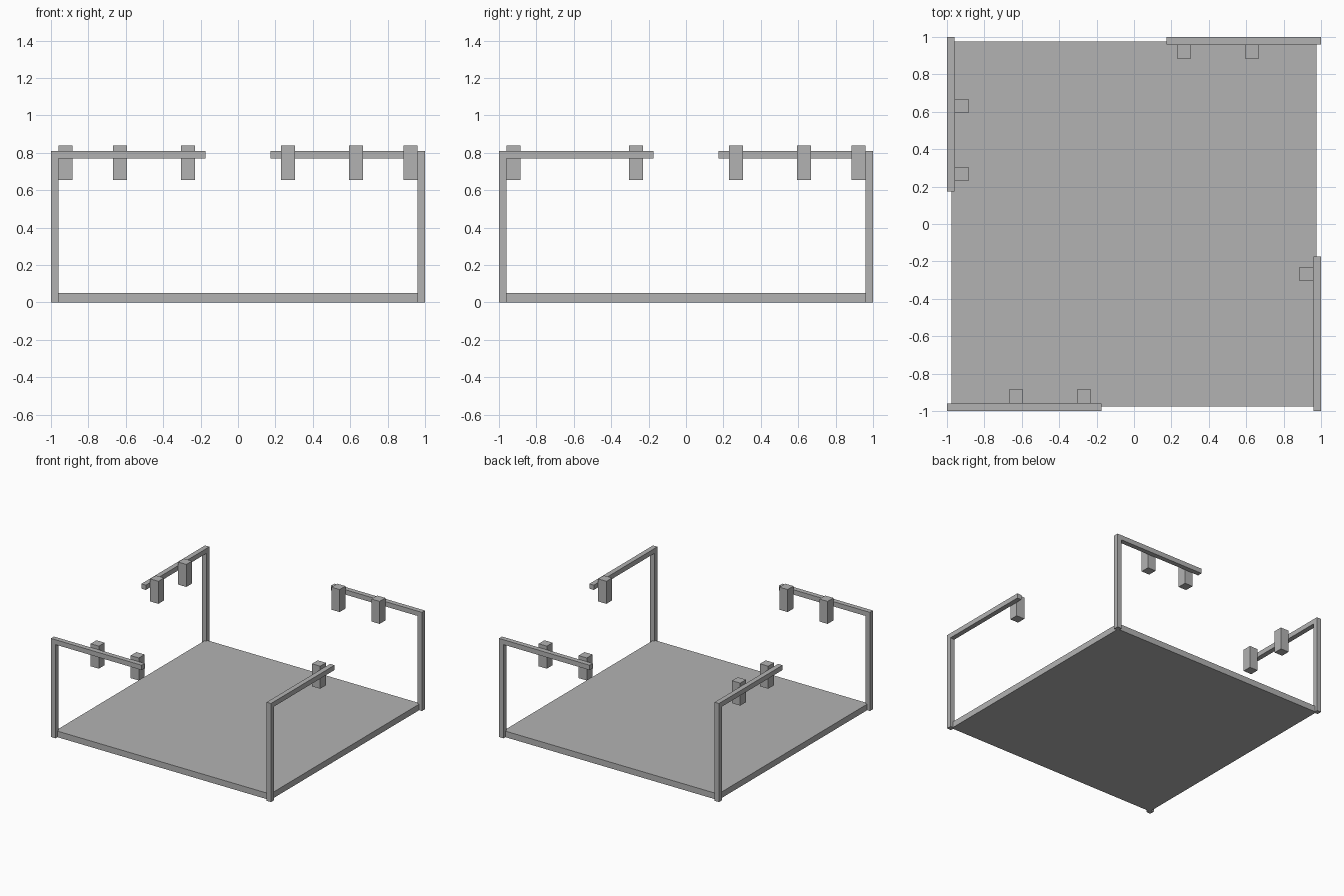
import bpy
from math import pi
from mathutils import Matrix, Vector

cube = bpy.data.objects.get("Cube")
if cube:
    bpy.data.objects.remove(cube, do_unlink=True)

grey = bpy.data.materials.new("plain grey")
grey.use_nodes = True
color = (0.45, 0.45, 0.45, 1)
grey.diffuse_color = color
grey.node_tree.nodes["Principled BSDF"].inputs["Base Color"].default_value = color


def box(name, low, high, turns=0):
    """Box between two corners, turned about z by quarter turns."""
    low, high = Vector(low), Vector(high)
    bpy.ops.mesh.primitive_cube_add(size=1)
    obj = bpy.context.object
    obj.name = name
    size = Matrix.Diagonal((*(high - low), 1))
    spin = Matrix.Rotation(turns * pi / 2, 4, "Z")
    obj.data.transform(spin @ Matrix.Translation((low + high) / 2) @ size)
    obj.data.materials.append(grey)


# Base slab
E = 0.975
box("floor_slab", (-E, -E, 0), (E, E, 0.05))

# Corner posts, each carrying a rail with hanging blocks on its inner side
T = 0.96
sides = {"front": (-0.63, -0.267), "right_hand": (-0.267,),
         "back": (-0.63, -0.267), "left_hand": (-0.63, -0.267)}
for turns, (side, blocks) in enumerate(sides.items()):
    box(side + "_post", (-1, -1, 0), (-T, -T, 0.77), turns)
    box(side + "_rail", (-1, -1, 0.77), (-0.175, -T, 0.81), turns)
    for x in blocks:
        box(side + "_block", (x - 0.037, -T, 0.655), (x + 0.037, -0.885, 0.84), turns)
